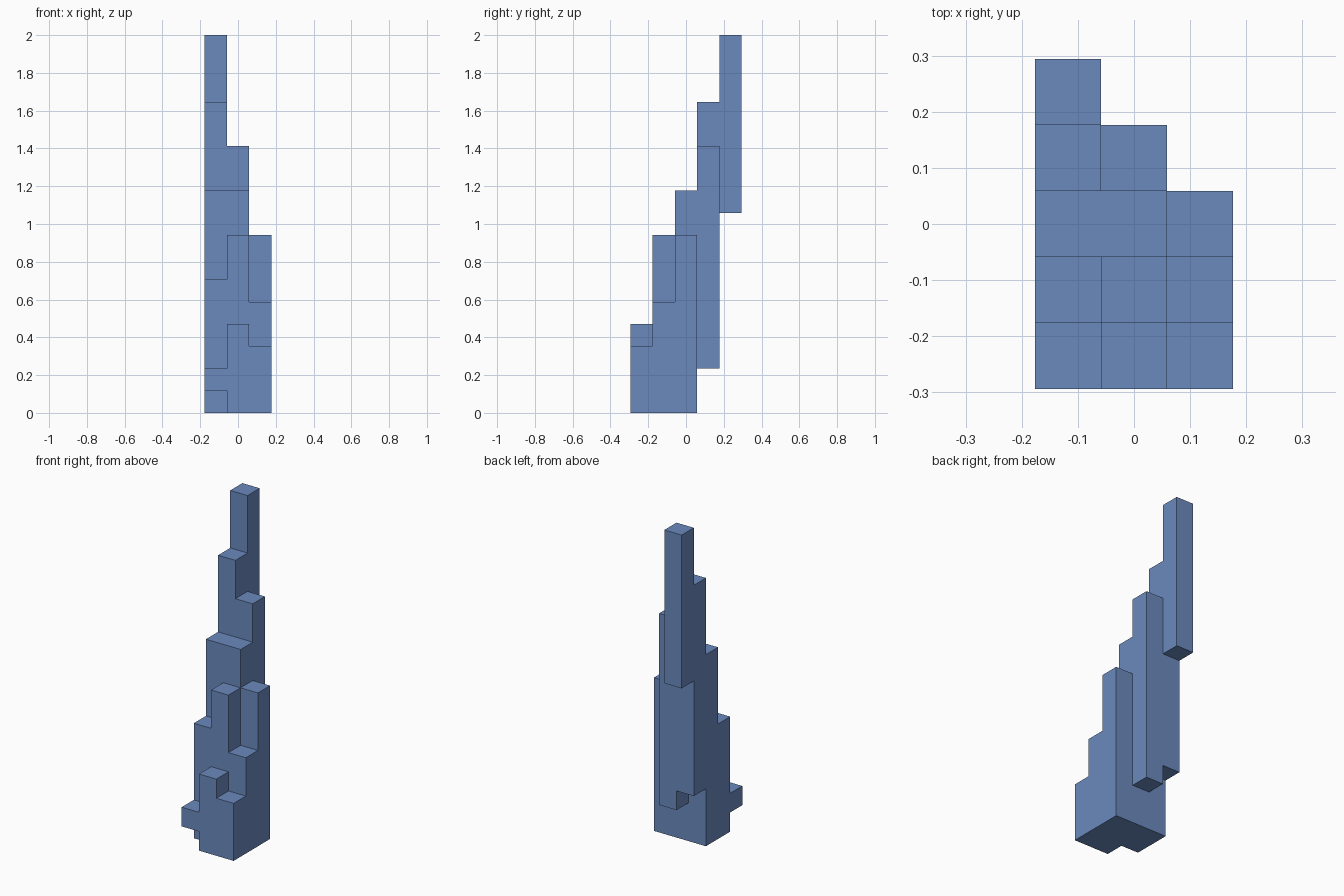
import bpy
import bmesh
from mathutils import Vector

cube = bpy.data.objects.get("Cube")
if cube:
    bpy.data.objects.remove(cube, do_unlink=True)

U = 2 / 17  # side of one block

# Block columns, front row to back row: (column, row) -> (bottom, top)
COLUMNS = {
    (0, 0): (1, 2), (1, 0): (0, 4), (2, 0): (0, 3),
    (0, 1): (0, 6), (1, 1): (0, 8), (2, 1): (0, 5),
    (0, 2): (0, 10), (1, 2): (0, 10), (2, 2): (0, 8),
    (0, 3): (3, 14), (1, 3): (2, 12),
    (0, 4): (9, 17),
}
cells = {(i, j, k) for (i, j), (low, high) in COLUMNS.items()
         for k in range(low, high)}

# Flat blue paint
blue = bpy.data.materials.new("slate blue")
blue.use_nodes = True
colour = (0.147, 0.254, 0.515, 1)
blue.diffuse_color = colour
blue.node_tree.nodes["Principled BSDF"].inputs["Base Color"].default_value = colour


def add_side(bm, cell, axis, sign):
    """Add the square on one side of a block, facing outward."""
    normal = Vector((0, 0, 0))
    normal[axis] = sign / 2
    a, b = Vector((0, 0, 0)), Vector((0, 0, 0))
    a[(axis + 1) % 3] = 0.5
    b[(axis + 2) % 3] = 0.5 * sign
    centre = Vector(cell) + Vector((-1, -2, 0.5)) + normal
    corners = (-a - b, a - b, a + b, b - a)
    bm.faces.new([bm.verts.new((centre + c) * U) for c in corners])


# Outer skin of the stepped tower
bm = bmesh.new()
for cell in sorted(cells):
    for axis in range(3):
        for sign in (-1, 1):
            beside = list(cell)
            beside[axis] += sign
            if tuple(beside) not in cells:
                add_side(bm, cell, axis, sign)

# Weld the squares and merge them into large flat walls
bmesh.ops.remove_doubles(bm, verts=bm.verts, dist=U / 100)
bmesh.ops.dissolve_limit(bm, angle_limit=0.02, verts=bm.verts, edges=bm.edges)

mesh = bpy.data.meshes.new("stepped_tower")
bm.to_mesh(mesh)
bm.free()
mesh.materials.append(blue)
tower = bpy.data.objects.new("stepped_tower", mesh)
bpy.context.collection.objects.link(tower)
